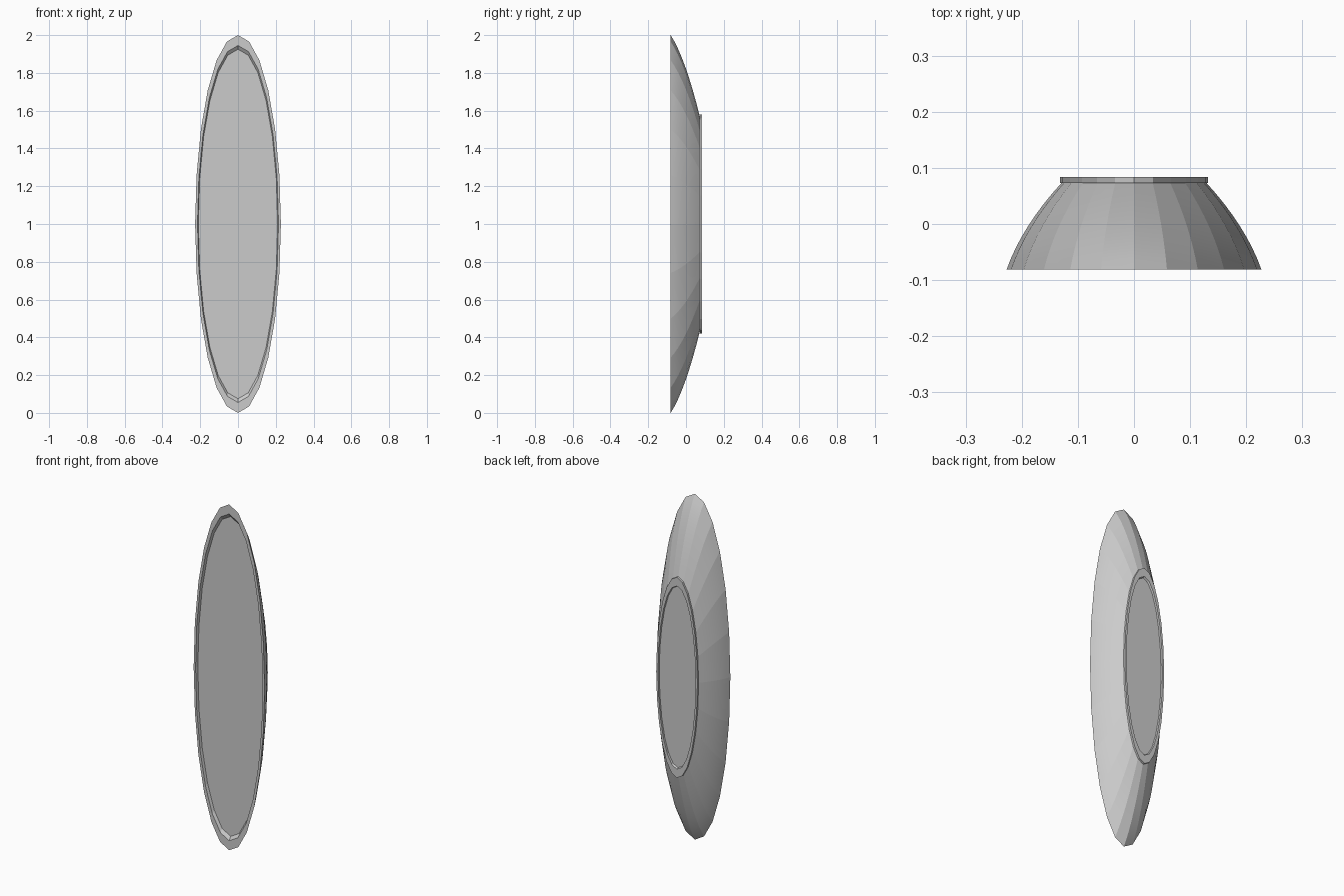
import bpy, bmesh, math

if "Cube" in bpy.data.objects:
    bpy.data.objects.remove(bpy.data.objects["Cube"])

SEGMENTS = 24
RX, RZ, CZ = 0.227, 1.0, 1.0   # half width, half height, centre height


def lathe(name, profile, cap_start=False, cap_end=False, smooth=False):
    """Sweep (radius fraction, y) points around the y axis as an oval."""
    bm = bmesh.new()
    rings = []
    for r, y in profile:
        ring = []
        for i in range(SEGMENTS):
            a = 2 * math.pi * i / SEGMENTS
            ring.append(bm.verts.new((RX * r * math.sin(a), y, CZ + RZ * r * math.cos(a))))
        rings.append(ring)
    for a, b in zip(rings, rings[1:]):
        for i in range(SEGMENTS):
            j = (i + 1) % SEGMENTS
            f = bm.faces.new((a[i], a[j], b[j], b[i]))
            f.smooth = smooth
            # panel borders stay crisp, the curve along the profile is smooth
            bm.edges.get((a[i], b[i])).smooth = False
    if cap_start:
        bm.faces.new(rings[0])
    if cap_end:
        bm.faces.new(rings[-1])
    bmesh.ops.recalc_face_normals(bm, faces=bm.faces)
    mesh = bpy.data.meshes.new(name)
    bm.to_mesh(mesh)
    bm.free()
    obj = bpy.data.objects.new(name, mesh)
    bpy.context.collection.objects.link(obj)
    return obj


def wall(y, inset=0.0):
    """Radius of the bulging bowl wall at depth y."""
    t = (y + 0.081) / 0.154
    return 1.0 - 0.24 * t - 0.19 * t * t - inset


STEPS = 8
ys = [-0.081 + 0.154 * k / STEPS for k in range(STEPS + 1)]

# oval bowl wall from the back edge to the front rim
lathe("bowl_wall", [(wall(y), y) for y in reversed(ys)], smooth=True)

# flat front rim and the short inner wall behind it
lathe("front_rim", [(1.0, -0.081), (0.945, -0.081)])
lathe("inner_wall", [(0.945, -0.081), (0.925, -0.067)])

# flat filling just inside the rim
lathe("filling", [(0.925, -0.067), (0.918, -0.062)], cap_start=True, cap_end=True)

# foot ring with a shallow recessed base
lathe("foot_ring", [(0.565, 0.073), (0.58, 0.073), (0.58, 0.084),
                    (0.53, 0.084), (0.525, 0.074)], cap_end=True)
